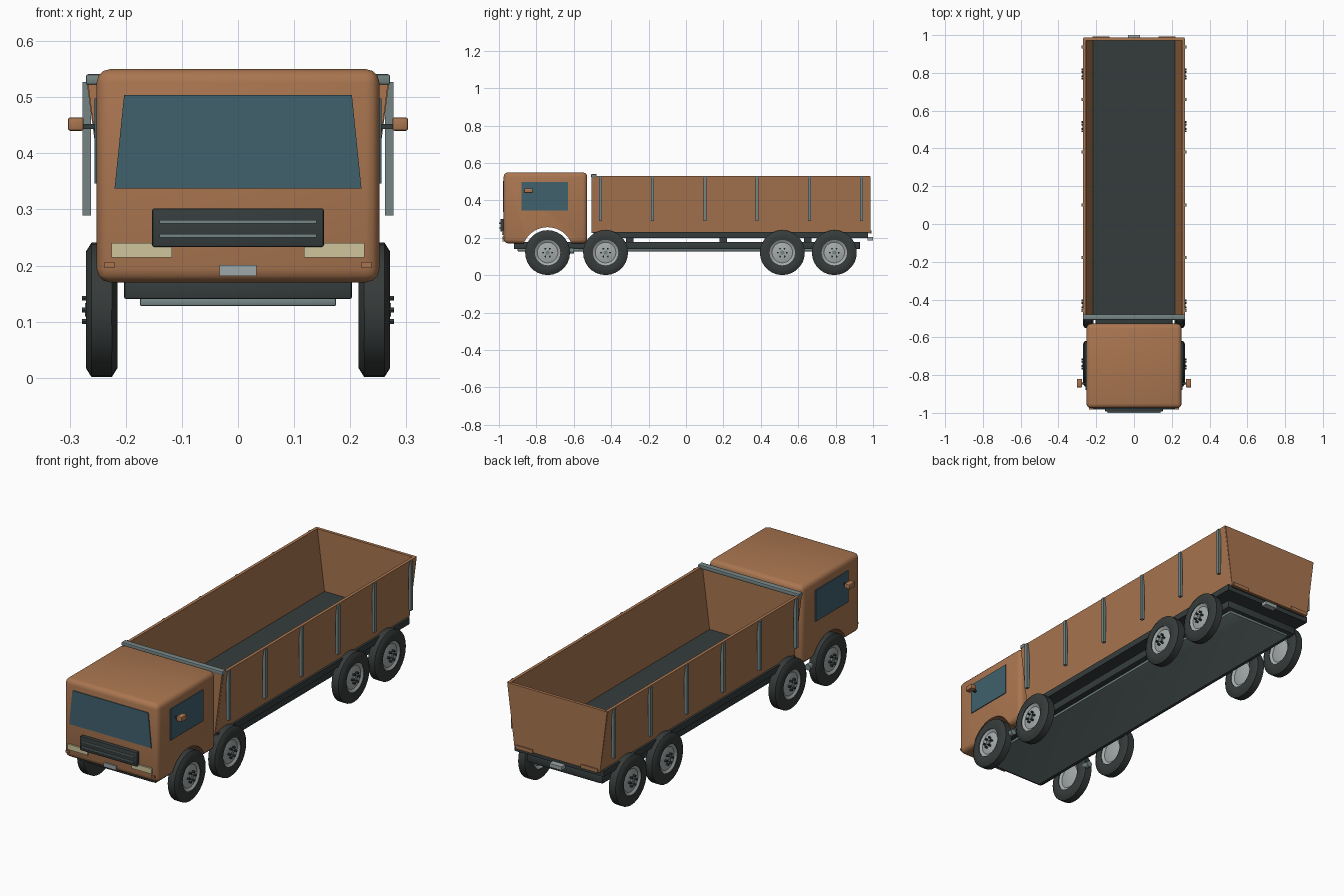
import bpy, bmesh, math
from mathutils import Matrix, Vector

if "Cube" in bpy.data.objects:
    bpy.data.objects.remove(bpy.data.objects["Cube"])


def material(name, rgb):
    m = bpy.data.materials.new(name)
    m.diffuse_color = (*rgb, 1)
    m.use_nodes = True
    m.node_tree.nodes["Principled BSDF"].inputs["Base Color"].default_value = m.diffuse_color
    return m


ORANGE = material("burnt orange paint", (0.40, 0.18, 0.08))
DARK = material("dark frame", (0.036, 0.045, 0.046))
RUBBER = material("tyre rubber", (0.037, 0.044, 0.043))
GLASS = material("blue glass", (0.052, 0.12, 0.155))
STEEL = material("grey steel", (0.18, 0.235, 0.235))
RIM = material("pale rim", (0.38, 0.41, 0.41))
CREAM = material("cream lamp", (0.62, 0.56, 0.33))
PLATE = material("pale plate", (0.34, 0.39, 0.40))


def finish(name, bm, mat, smooth=True):
    bmesh.ops.recalc_face_normals(bm, faces=bm.faces)
    me = bpy.data.meshes.new(name)
    bm.to_mesh(me)
    bm.free()
    ob = bpy.data.objects.new(name, me)
    bpy.context.collection.objects.link(ob)
    me.materials.append(mat)
    if smooth:
        shade(ob)
    return ob


def shade(ob):
    bpy.ops.object.select_all(action='DESELECT')
    ob.select_set(True)
    bpy.context.view_layer.objects.active = ob
    bpy.ops.object.shade_smooth_by_angle(angle=math.radians(35))


def box(name, x, y, z, mat, bevel=0, segs=2):
    """Box from (min, max) ranges, with optional rounded edges."""
    bm = bmesh.new()
    bmesh.ops.create_cube(bm, size=1)
    for v in bm.verts:
        v.co = [r[0] if c < 0 else r[1] for c, r in zip(v.co, (x, y, z))]
    if bevel:
        bmesh.ops.bevel(bm, geom=bm.edges[:], offset=bevel, segments=segs,
                        profile=0.5, affect='EDGES')
    return finish(name, bm, mat, bevel > 0)


def pair(name, x, y, z, mat, bevel=0):
    """Boxes on both sides of the centre line."""
    box("right_" + name, x, y, z, mat, bevel)
    box("left_" + name, (-x[1], -x[0]), y, z, mat, bevel)


def prism(name, pts, y0, y1, mat):
    """Extrude an XZ outline along y."""
    bm = bmesh.new()
    f = bm.faces.new([bm.verts.new((px, y0, pz)) for px, pz in pts])
    ext = bmesh.ops.extrude_face_region(bm, geom=[f])
    vs = [g for g in ext["geom"] if isinstance(g, bmesh.types.BMVert)]
    bmesh.ops.translate(bm, verts=vs, vec=(0, y1 - y0, 0))
    return finish(name, bm, mat, False)


def cylinder(name, centre, axis, r, depth, mat, n=24):
    bm = bmesh.new()
    rot = Vector((0, 0, 1)).rotation_difference(Vector(axis)).to_matrix().to_4x4()
    bmesh.ops.create_cone(bm, cap_ends=True, segments=n, radius1=r, radius2=r,
                          depth=depth, matrix=Matrix.Translation(centre) @ rot)
    return finish(name, bm, mat)


def lathe(name, profile, centre, mat, n=28, closed=False):
    """Spin (x offset, radius) points around the wheel axle."""
    bm = bmesh.new()
    vs = [bm.verts.new((a, 0, r)) for a, r in profile]
    es = [bm.edges.new(p) for p in zip(vs, vs[1:])]
    if closed:
        es.append(bm.edges.new((vs[-1], vs[0])))
    bmesh.ops.spin(bm, geom=vs + es, cent=(0, 0, 0), axis=(1, 0, 0),
                   angle=math.tau, steps=n, use_duplicate=False)
    bmesh.ops.remove_doubles(bm, verts=bm.verts, dist=1e-5)
    bmesh.ops.translate(bm, verts=bm.verts, vec=centre)
    return finish(name, bm, mat)


# Cab shell with wheel arch cut through
cab = box("cab", (-0.252, 0.252), (-0.975, -0.528), (0.17, 0.55), ORANGE, 0.024, 3)
cutter = cylinder("arch_cutter", (0, -0.74, 0.12), (1, 0, 0), 0.137, 0.7, DARK, 40)
mod = cab.modifiers.new("arch", 'BOOLEAN')
mod.operation = 'DIFFERENCE'
mod.object = cutter
shade(cab)
bpy.ops.object.modifier_apply(modifier="arch")
shade(cab)
bpy.data.objects.remove(cutter)

# Cab glass
prism("windscreen", [(-0.22, 0.337), (0.22, 0.337), (0.203, 0.504), (-0.203, 0.504)],
      -0.979, -0.97, GLASS)
pair("side_window", (0.247, 0.256), (-0.88, -0.63), (0.346, 0.498), GLASS)

# Grille, lamps, number plate
box("grille", (-0.153, 0.153), (-0.993, -0.97), (0.233, 0.302), DARK, 0.004)
for i, z in enumerate((0.253, 0.278)):
    box(f"grille_slat_{i}", (-0.14, 0.14), (-1.0, -0.99), (z - 0.003, z + 0.003), STEEL)
pair("headlamp", (0.118, 0.225), (-0.983, -0.97), (0.214, 0.24), CREAM)
pair("marker_lamp", (0.22, 0.238), (-0.981, -0.96), (0.196, 0.206), ORANGE)
box("front_plate", (-0.033, 0.033), (-0.982, -0.97), (0.181, 0.201), PLATE)

# Mirrors
pair("mirror_arm", (0.248, 0.28), (-0.85, -0.84), (0.443, 0.452), DARK)
pair("mirror", (0.275, 0.303), (-0.865, -0.82), (0.44, 0.464), ORANGE, 0.004)

# Chassis
box("chassis", (-0.203, 0.203), (-0.92, 0.93), (0.14, 0.178), DARK, 0.004)
box("belly_plate", (-0.175, 0.175), (-0.9, 0.91), (0.128, 0.141), STEEL, 0.003)
box("bed_subframe", (-0.24, 0.24), (-0.495, 0.972), (0.2, 0.23), DARK)
for i, y in enumerate((-0.3, 0.2, 0.65)):
    pair(f"bed_mount_{i}", (0.10, 0.14), (y - 0.02, y + 0.02), (0.175, 0.203), DARK)
for s in (-1, 1):
    cylinder("step_tube", (s * 0.232, -0.625, 0.13), (0, 1, 0), 0.015, 0.05, STEEL, 12)

# Cargo bed: leaning side walls, headboard and tailgate
box("bed_floor", (-0.218, 0.218), (-0.49, 0.975), (0.222, 0.236), DARK)
for s, side in ((1, "right"), (-1, "left")):
    prism(side + "_bed_wall", [(s * 0.215, 0.225), (s * 0.229, 0.225),
                               (s * 0.27, 0.53), (s * 0.255, 0.53)], -0.495, 0.983, ORANGE)
end = [(-0.229, 0.225), (0.229, 0.225), (0.268, 0.529), (-0.268, 0.529)]
prism("headboard", end, -0.505, -0.49, ORANGE)
prism("tailgate", end, 0.972, 0.987, ORANGE)
box("headboard_rail", (-0.271, 0.271), (-0.507, -0.478), (0.522, 0.541), STEEL, 0.004)

# Vertical stakes along the bed
for i in range(6):
    y = -0.457 + i * 0.279
    pair(f"stake_{i}", (0.262, 0.277), (y - 0.008, y + 0.008), (0.289, 0.527), STEEL)

# Rear lamps and plate
pair("tail_lamp", (0.13, 0.22), (0.982, 0.992), (0.222, 0.24), ORANGE)
box("rear_plate", (-0.033, 0.033), (0.97, 1.0), (0.187, 0.205), PLATE)

# Wheels
TYRE = [(-0.026, 0.068), (-0.028, 0.085), (-0.028, 0.104), (-0.018, 0.12),
        (0.018, 0.12), (0.028, 0.104), (0.028, 0.085), (0.026, 0.068)]
DISH = [(-0.022, 0), (-0.022, 0.03), (-0.016, 0.055), (-0.025, 0.071),
        (0.025, 0.071), (0.016, 0.055), (0.022, 0.03), (0.022, 0)]
for s, side in ((1, "right"), (-1, "left")):
    for i, y in enumerate((-0.74, -0.43, 0.515, 0.793)):
        c = Vector((s * 0.243, y, 0.121))
        lathe(f"{side}_tyre_{i}", TYRE, c, RUBBER, closed=True)
        lathe(f"{side}_rim_{i}", DISH, c, RIM)
        cylinder(f"{side}_hub_{i}", c + Vector((s * 0.02, 0, 0)), (1, 0, 0),
                 0.012, 0.02, STEEL, 12)
        for k in range(6):
            a = k * math.tau / 6
            p = c + Vector((s * 0.026, 0.024 * math.cos(a), 0.024 * math.sin(a)))
            cylinder(f"{side}_bolt_{i}_{k}", p, (1, 0, 0), 0.005, 0.018, DARK, 6)
